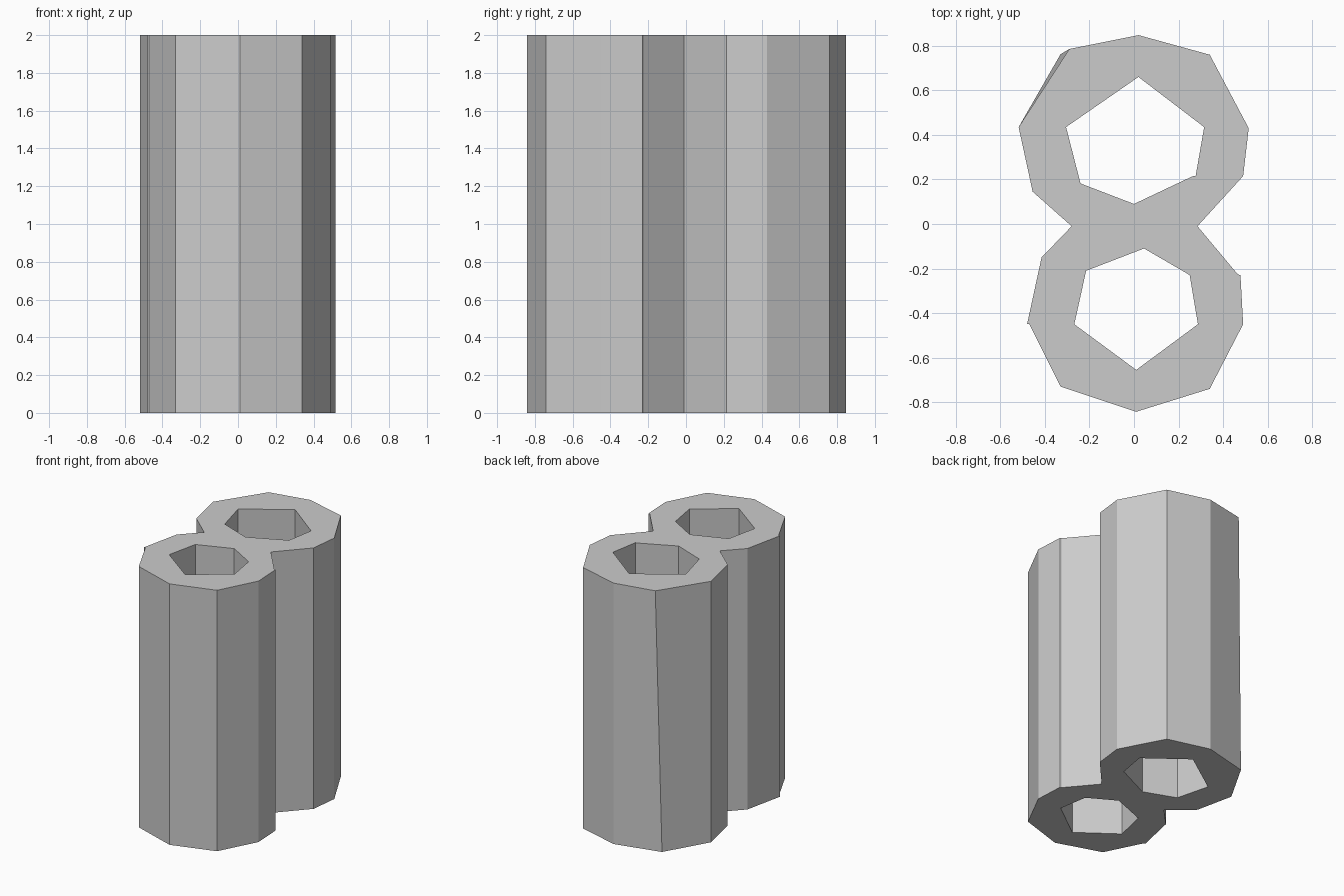
import bpy, bmesh

if "Cube" in bpy.data.objects:
    bpy.data.objects.remove(bpy.data.objects["Cube"])

HEIGHT = 2.0

# Figure-eight outline and its two holes, seen from above
outline = [(0.02, 0.848), (0.34, 0.76), (0.515, 0.43), (0.49, 0.215),
           (0.285, -0.01), (0.465, -0.225), (0.478, -0.23), (0.49, -0.45),
           (0.34, -0.74), (0.01, -0.843), (-0.33, -0.73), (-0.47, -0.45),
           (-0.48, -0.45), (-0.415, -0.15), (-0.28, -0.01), (-0.455, 0.145),
           (-0.518, 0.435), (-0.33, 0.762)]
back_hole = [(0.02, 0.66), (0.315, 0.435), (0.277, 0.217), (0.26, 0.213),
             (0.0, 0.09), (-0.24, 0.182), (-0.305, 0.435)]
front_hole = [(0.045, -0.11), (0.238, -0.222), (0.25, -0.23), (0.287, -0.45),
              (0.01, -0.655), (-0.268, -0.45), (-0.215, -0.21)]


def add_loop(bm, points):
    verts = [bm.verts.new((x, y, 0)) for x, y in points]
    return [bm.edges.new((v, verts[i - 1])) for i, v in enumerate(verts)]


# Fill the outline around the holes and extrude it upwards
bm = bmesh.new()
edges = [e for loop in (outline, back_hole, front_hole) for e in add_loop(bm, loop)]
bmesh.ops.triangle_fill(bm, use_beauty=True, edges=edges)
ext = bmesh.ops.extrude_face_region(bm, geom=bm.faces[:], use_keep_orig=True)
top = [g for g in ext["geom"] if isinstance(g, bmesh.types.BMVert)]
bmesh.ops.translate(bm, verts=top, vec=(0, 0, HEIGHT))

# The back left corner leans slightly towards the top
corner = min(top, key=lambda v: (v.co.x + 0.33) ** 2 + (v.co.y - 0.762) ** 2)
corner.co.x, corner.co.y = -0.29, 0.786

bmesh.ops.recalc_face_normals(bm, faces=bm.faces[:])
mesh = bpy.data.meshes.new("double_tube")
bm.to_mesh(mesh)
bm.free()
bpy.context.collection.objects.link(bpy.data.objects.new("double_tube", mesh))
